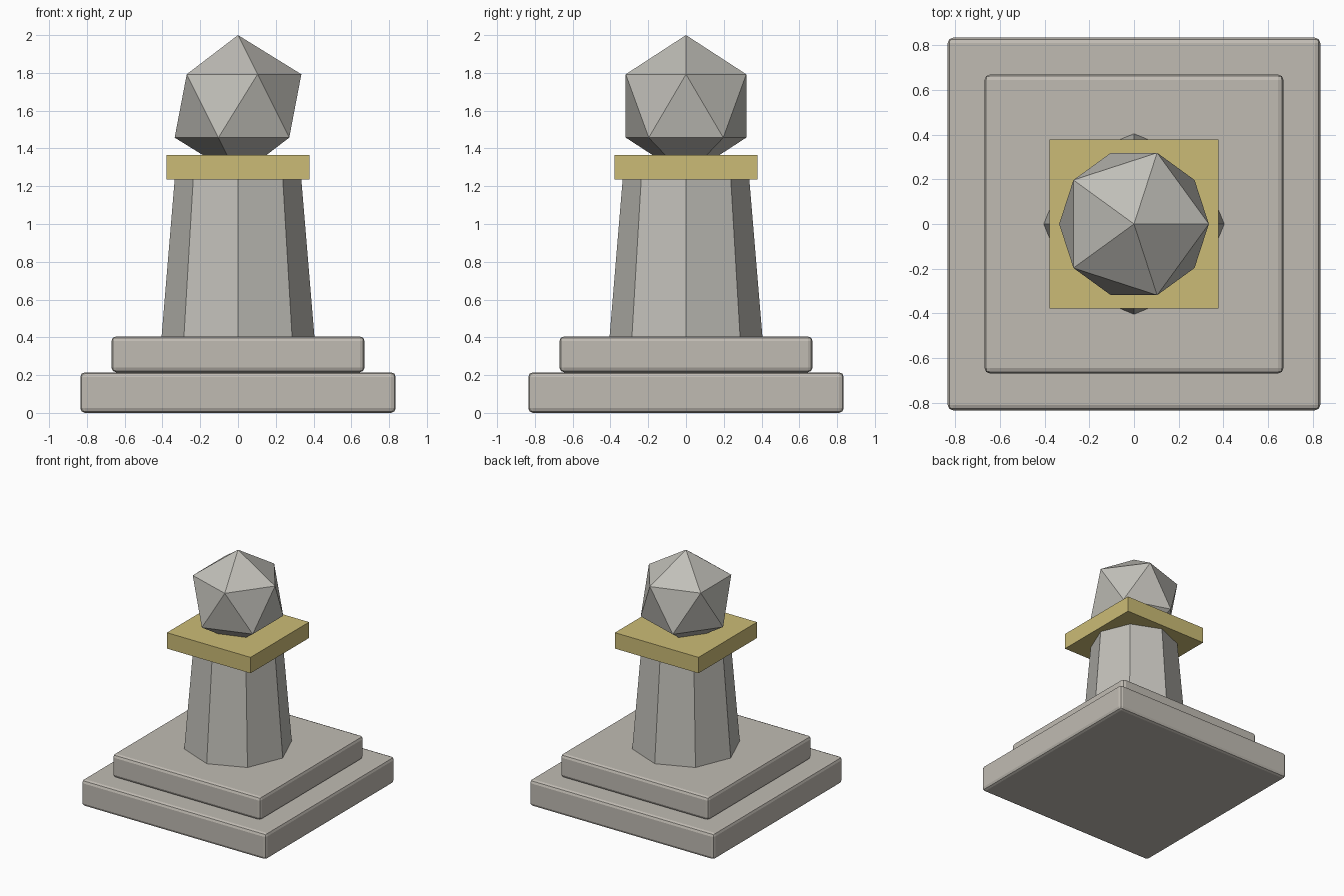
import bpy

# Remove the default cube
if "Cube" in bpy.data.objects:
    bpy.data.objects.remove(bpy.data.objects["Cube"], do_unlink=True)


def material(name, rgb):
    mat = bpy.data.materials.new(name)
    mat.use_nodes = True
    mat.diffuse_color = (*rgb, 1)
    mat.node_tree.nodes["Principled BSDF"].inputs["Base Color"].default_value = (*rgb, 1)
    return mat


warm_stone = material("warm stone", (0.53, 0.50, 0.45))
grey_stone = material("grey stone", (0.53, 0.52, 0.48))
gold = material("pale gold", (0.60, 0.50, 0.18))


def finish(name, mat):
    obj = bpy.context.object
    obj.name = name
    obj.data.materials.append(mat)
    return obj


def slab(name, half, bottom, top, mat, bevel=0):
    """Square block with optionally rounded edges."""
    bpy.ops.mesh.primitive_cube_add(size=1, location=(0, 0, (bottom + top) / 2))
    obj = finish(name, mat)
    obj.scale = (2 * half, 2 * half, top - bottom)
    bpy.ops.object.transform_apply(location=False, rotation=False, scale=True)
    if bevel:
        mod = obj.modifiers.new("rounded edges", "BEVEL")
        mod.width = bevel
        mod.segments = 2
    return obj


# Stepped plinth
slab("lower_step", 0.835, 0, 0.215, warm_stone, 0.025)
slab("upper_step", 0.67, 0.215, 0.405, warm_stone, 0.025)

# Tapered octagonal shaft
bpy.ops.mesh.primitive_cone_add(vertices=8, radius1=0.405, radius2=0.335,
                                depth=0.84, location=(0, 0, 0.82))
finish("shaft", grey_stone)

# Square cap and faceted finial
slab("cap", 0.378, 1.235, 1.365, gold)
bpy.ops.mesh.primitive_ico_sphere_add(subdivisions=1, radius=0.375, location=(0, 0, 1.625))
finish("finial", grey_stone)
